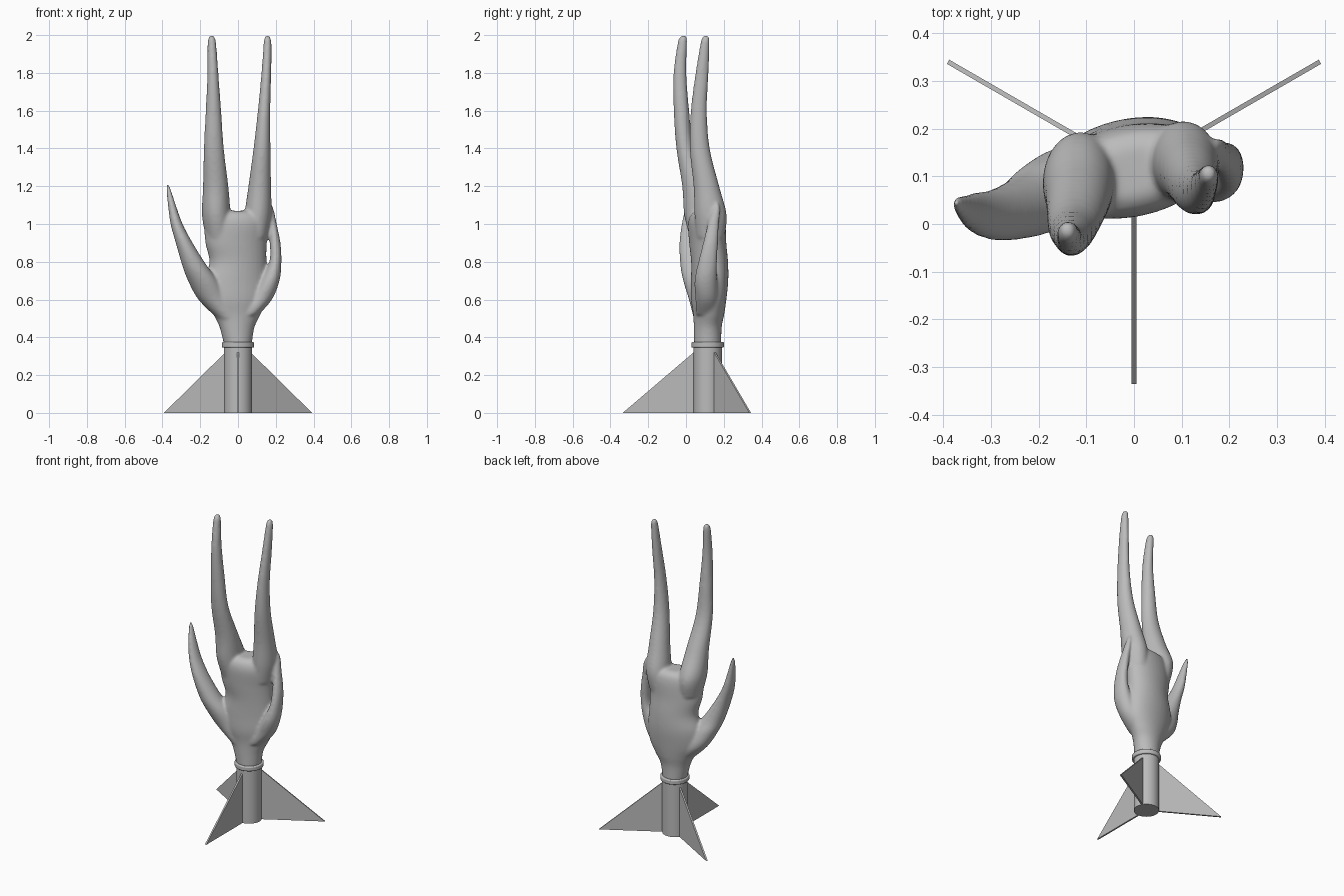
import bpy
import bmesh
from math import cos, sin, pi, radians
from mathutils import Matrix, Vector

cube = bpy.data.objects.get("Cube")
if cube:
    bpy.data.objects.remove(cube)

GREY = (0.5, 0.5, 0.5, 1.0)
grey = bpy.data.materials.new("plain grey")
grey.use_nodes = True
grey.diffuse_color = GREY
grey.node_tree.nodes["Principled BSDF"].inputs["Base Color"].default_value = GREY

CENTRE = Vector((0, 0.115, 0))


def finish(name, bm, smooth=True):
    """Turn a bmesh into a named object with the shared material."""
    bmesh.ops.recalc_face_normals(bm, faces=bm.faces)
    mesh = bpy.data.meshes.new(name)
    bm.to_mesh(mesh)
    bm.free()
    mesh.materials.append(grey)
    obj = bpy.data.objects.new(name, mesh)
    bpy.context.collection.objects.link(obj)
    if smooth:
        bpy.ops.object.select_all(action='DESELECT')
        bpy.context.view_layer.objects.active = obj
        obj.select_set(True)
        bpy.ops.object.shade_smooth_by_angle(angle=radians(40))
    return obj


def spline(a, b, c, d, t):
    return 0.5 * (2 * b + (c - a) * t + (2 * a - 5 * b + 4 * c - d) * t * t
                  + (3 * b - a - 3 * c + d) * t ** 3)


def loft(bm, sections, tilt=0, sides=32, steps=5):
    """Skin level ellipses given as (z, x, y, half width, half depth)."""
    padded = [sections[0], *sections, sections[-1]]
    rows = []
    for i in range(len(sections) - 1):
        for s in range(steps):
            rows.append([spline(*v, s / steps) for v in zip(*padded[i:i + 4])])
    rows.append(sections[-1])
    turn = Matrix.Rotation(radians(tilt), 3, 'Z')
    rings = []
    for z, x, y, w, d in rows:
        angles = [2 * pi * k / sides for k in range(sides)]
        rings.append([bm.verts.new(Vector((x, y, z)) + turn @ Vector((w * cos(a), d * sin(a), 0)))
                      for a in angles])
    for low, high in zip(rings, rings[1:]):
        for k in range(sides):
            n = (k + 1) % sides
            bm.faces.new((low[k], low[n], high[n], high[k]))
    bm.faces.new(rings[0][::-1])
    bm.faces.new(rings[-1])


def cylinder(name, radius, bottom, top, bevel=0):
    bm = bmesh.new()
    middle = CENTRE + Vector((0, 0, (bottom + top) / 2))
    bmesh.ops.create_cone(bm, cap_ends=True, segments=48, radius1=radius, radius2=radius,
                          depth=top - bottom, matrix=Matrix.Translation(middle))
    obj = finish(name, bm)
    if bevel:
        mod = obj.modifiers.new("rounded rim", 'BEVEL')
        mod.width, mod.segments = bevel, 3
    return obj


# Hand: palm and four digits, fused into one skin
palm = [(.35, 0, .115, .072, .072), (.45, -.005, .115, .092, .073),
        (.52, -.005, .12, .125, .08), (.6, -.01, .12, .165, .09),
        (.7, -.01, .125, .17, .095), (.8, 0, .125, .153, .095),
        (.9, -.01, .115, .165, .095), (1, -.005, .11, .175, .095),
        (1.05, -.005, .11, .16, .08), (1.07, 0, .11, .12, .05)]
thumb = [(.5, -.05, .1, .06, .06), (.6, -.13, .09, .08, .075),
         (.7, -.185, .06, .08, .075), (.78, -.23, .035, .065, .065),
         (.9, -.285, .02, .045, .055), (1, -.325, .022, .032, .045),
         (1.1, -.35, .03, .021, .032), (1.18, -.367, .04, .012, .018),
         (1.21, -.373, .045, .005, .008)]
little = [(.52, .05, .11, .06, .06), (.6, .12, .11, .06, .06),
          (.7, .17, .105, .05, .06), (.8, .198, .115, .032, .05),
          (.9, .197, .13, .028, .04), (1, .185, .145, .02, .03),
          (1.07, .177, .16, .014, .02), (1.11, .172, .166, .005, .007)]
finger_right = [(.93, -.1, .1, .07, .08), (1.05, -.115, .09, .076, .1),
                (1.2, -.118, .05, .067, .07), (1.4, -.128, -.005, .053, .046),
                (1.6, -.13, -.024, .041, .041), (1.8, -.133, -.032, .029, .034),
                (1.95, -.138, -.02, .023, .026), (1.985, -.139, -.015, .018, .021),
                (2, -.14, -.013, .007, .008)]
finger_left = [(.93, .09, .13, .065, .075), (1.05, .105, .13, .071, .085),
               (1.2, .115, .108, .06, .068), (1.4, .127, .073, .045, .053),
               (1.6, .138, .068, .033, .043), (1.8, .15, .085, .026, .035),
               (1.95, .156, .1, .021, .025), (1.985, .156, .104, .017, .02),
               (2, .156, .105, .007, .008)]
bm = bmesh.new()
loft(bm, palm, tilt=11)
for digit in (thumb, little, finger_right, finger_left):
    loft(bm, digit)
hand = finish("hand", bm)
fuse = hand.modifiers.new("fuse", 'REMESH')
fuse.mode, fuse.voxel_size, fuse.use_smooth_shade = 'VOXEL', 0.008, True
soften = hand.modifiers.new("soften", 'SMOOTH')
soften.factor, soften.iterations = 0.5, 10

# Stand: post with a collar
cylinder("post", 0.075, 0, 0.36)
cylinder("collar", 0.086, 0.345, 0.375, bevel=0.006)

# Three triangular fins around the post
for name, angle in (("front_fin", -90), ("left_fin", 30), ("right_fin", 150)):
    bm = bmesh.new()
    profile = [(0.06, 0), (0.45, 0), (0.075, 0.32), (0.06, 0.32)]
    face = bm.faces.new([bm.verts.new((r, -0.005, z)) for r, z in profile])
    side = bmesh.ops.extrude_face_region(bm, geom=[face])["geom"]
    bmesh.ops.translate(bm, vec=(0, 0.01, 0),
                        verts=[v for v in side if isinstance(v, bmesh.types.BMVert)])
    bm.transform(Matrix.Translation(CENTRE) @ Matrix.Rotation(radians(angle), 4, 'Z'))
    finish(name, bm, smooth=False)
